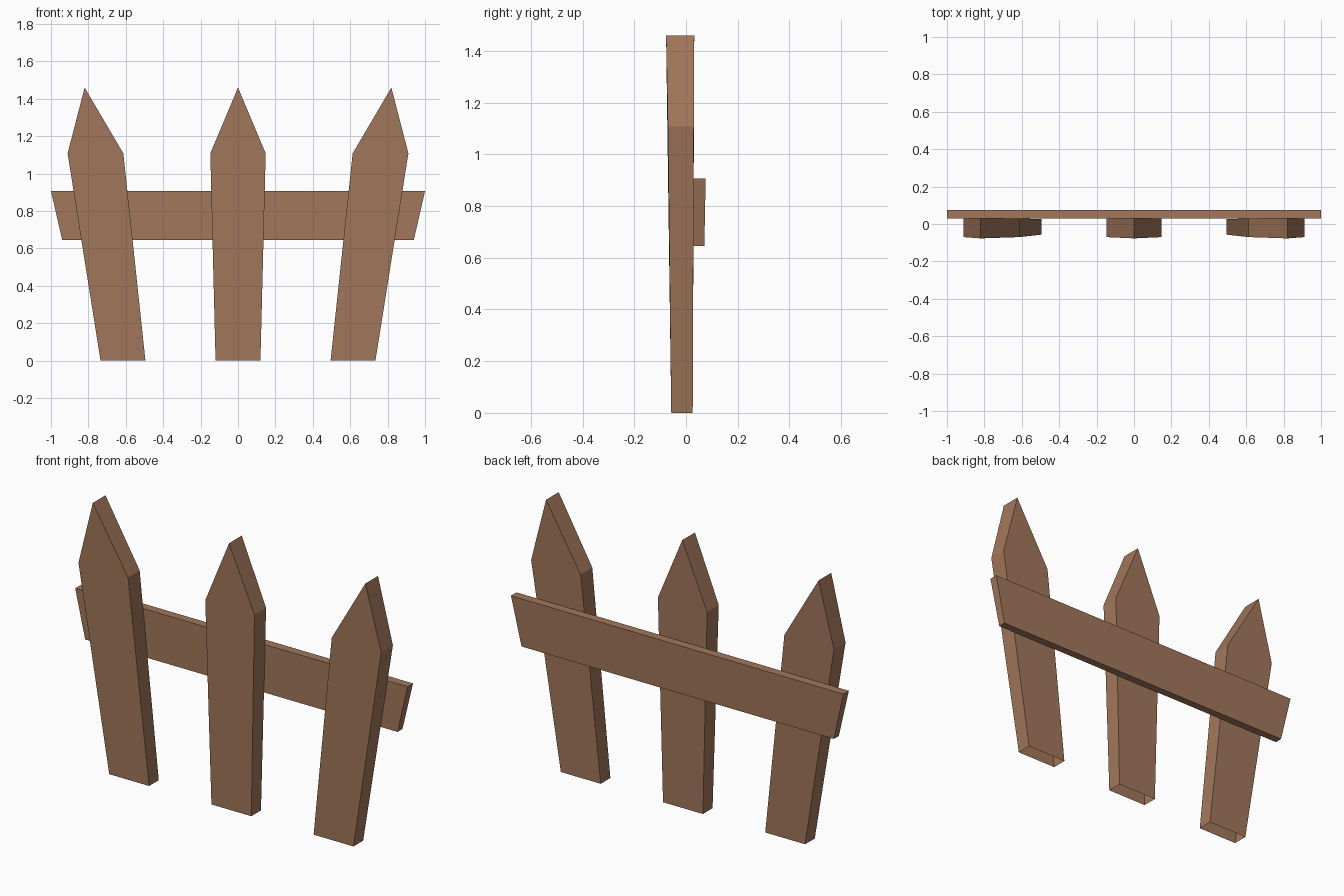
import bpy, bmesh

if "Cube" in bpy.data.objects:
    bpy.data.objects.remove(bpy.data.objects["Cube"])

wood = bpy.data.materials.new("brown_wood")
wood.diffuse_color = (0.36, 0.185, 0.105, 1)
wood.use_nodes = True
wood.node_tree.nodes["Principled BSDF"].inputs["Base Color"].default_value = wood.diffuse_color


def slab(name, profile, open_bottom=False):
    """Plate from an outline of (x, z, front_y, back_y) points."""
    bm = bmesh.new()
    front = [bm.verts.new((x, f, z)) for x, z, f, b in profile]
    back = [bm.verts.new((x, b, z)) for x, z, f, b in profile]
    bm.faces.new(front)
    bm.faces.new(back[::-1])
    n = len(profile)
    for i in range(1 if open_bottom else 0, n):
        j = (i + 1) % n
        bm.faces.new((front[j], front[i], back[i], back[j]))
    bmesh.ops.recalc_face_normals(bm, faces=bm.faces)
    mesh = bpy.data.meshes.new(name)
    bm.to_mesh(mesh)
    bm.free()
    mesh.materials.append(wood)
    ob = bpy.data.objects.new(name, mesh)
    bpy.context.collection.objects.link(ob)


def picket(name, x0, x1, s0, s1, tip, sign=1):
    """Pointed board: foot, shoulders and tip, slightly thicker at the top."""
    foot, shoulder, top = (0, -0.057, 0.026), (1.108, -0.07, 0.03), (1.46, -0.077, 0.032)
    outline = [(x0, foot), (x1, foot), (s1, shoulder), (tip, top), (s0, shoulder)]
    slab(name, [(sign * x, *level) for x, level in outline], open_bottom=True)


# pickets: upright middle one, mirrored leaning outer ones
picket("middle_picket", -0.12, 0.12, -0.148, 0.148, 0)
for name, sign in (("left_picket", -1), ("right_picket", 1)):
    picket(name, 0.495, 0.735, 0.613, 0.911, 0.82, sign)

# cross rail behind the pickets
slab("rail", [(-0.94, 0.645, 0.029, 0.071), (0.94, 0.645, 0.029, 0.071),
              (1.0, 0.907, 0.029, 0.076), (-1.0, 0.907, 0.029, 0.076)])
